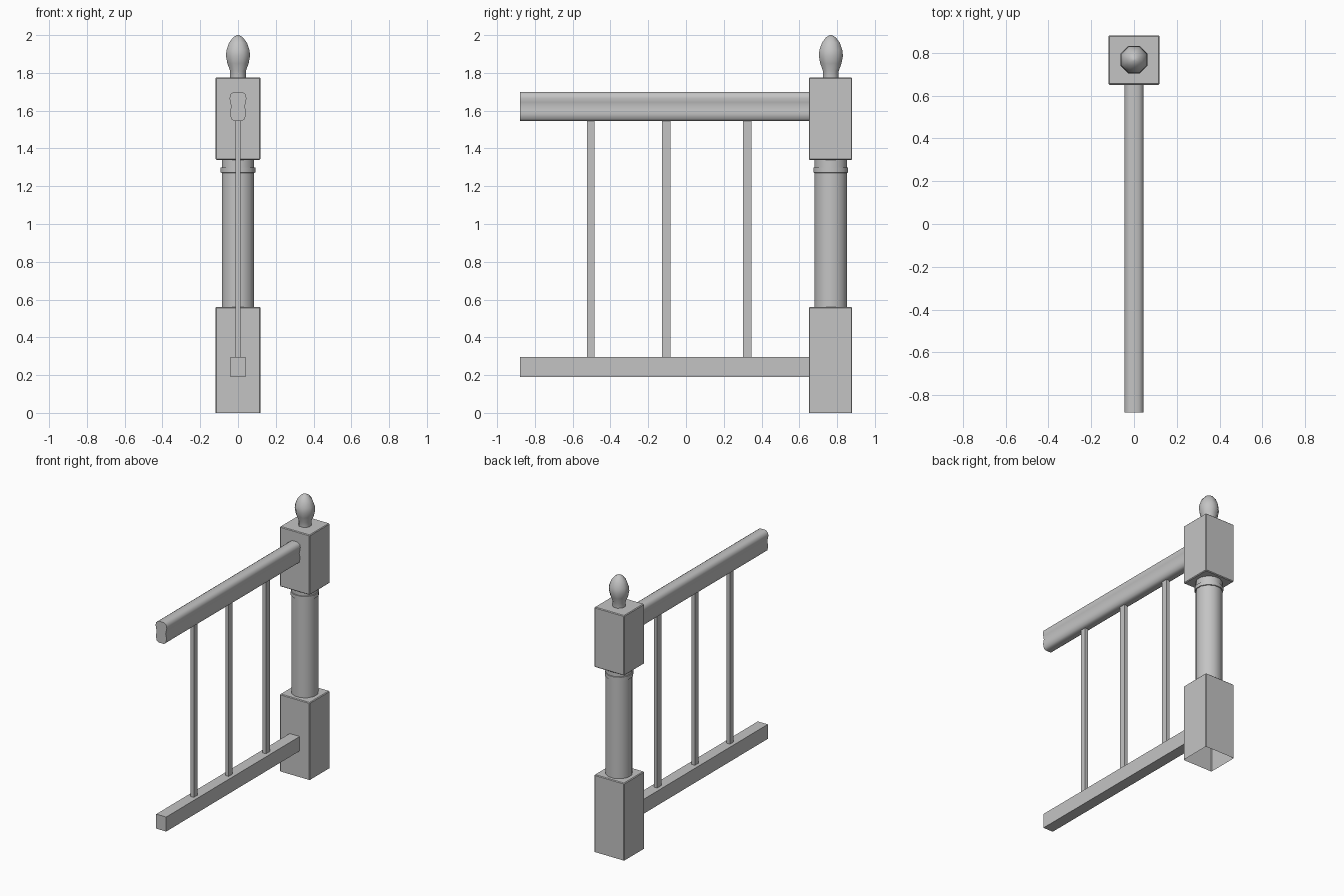
import bpy, bmesh, math

if "Cube" in bpy.data.objects:
    bpy.data.objects.remove(bpy.data.objects["Cube"])

mat = bpy.data.materials.new("plain_grey")
mat.diffuse_color = (0.55, 0.55, 0.55, 1)
mat.use_nodes = True
mat.node_tree.nodes["Principled BSDF"].inputs["Base Color"].default_value = mat.diffuse_color
PY = 0.767  # post centre in y


def finish(name, bm, smooth=None):
    bmesh.ops.recalc_face_normals(bm, faces=bm.faces)
    me = bpy.data.meshes.new(name)
    bm.to_mesh(me)
    bm.free()
    me.materials.append(mat)
    ob = bpy.data.objects.new(name, me)
    bpy.context.collection.objects.link(ob)
    if smooth:
        bpy.ops.object.select_all(action='DESELECT')
        ob.select_set(True)
        bpy.context.view_layer.objects.active = ob
        bpy.ops.object.shade_smooth_by_angle(angle=math.radians(smooth))
    return ob


def box(name, x, y, z, bevel=0, open_bottom=False):
    bm = bmesh.new()
    bmesh.ops.create_cube(bm, size=1)
    for v in bm.verts:
        v.co = [a + (c + 0.5) * (b - a) for c, (a, b) in zip(v.co, (x, y, z))]
    if open_bottom:
        bm.faces.ensure_lookup_table()
        low = [f for f in bm.faces if all(v.co.z < z[0] + 1e-4 for v in f.verts)]
        bmesh.ops.delete(bm, geom=low, context='FACES')
    if bevel:
        edges = [e for e in bm.edges if len(e.link_faces) == 2]
        bmesh.ops.bevel(bm, geom=edges, offset=bevel, segments=1, affect='EDGES')
    return finish(name, bm)


def lathe(name, profile, sides, smooth=40, cap=True):
    # rings of (radius, height) around the post axis
    bm = bmesh.new()
    rings = []
    for r, z in profile:
        rings.append([bm.verts.new((r * math.cos(t), PY + r * math.sin(t), z))
                      for t in [(i + 0.5) * math.tau / sides for i in range(sides)]])
    for a, b in zip(rings, rings[1:]):
        for i in range(sides):
            j = (i + 1) % sides
            bm.faces.new((a[i], a[j], b[j], b[i]))
    if cap:
        bm.faces.new(rings[0])
        bm.faces.new(rings[-1])
    return finish(name, bm, smooth)


# newel post: hollow base block, shaft, collar, top block, finial
box("post_base", (-0.12, 0.12), (0.65, 0.88), (0, 0.56), 0.005, True)
box("post_top_block", (-0.12, 0.12), (0.65, 0.88), (1.34, 1.775), 0.005)
lathe("post_shaft", [(0.089, 0.55), (0.089, 1.35)], 12)
lathe("post_collar", [(0.085, 1.27), (0.095, 1.272), (0.095, 1.298), (0.085, 1.30)], 12)
lathe("finial", [(0.045, 1.77), (0.045, 1.81), (0.061, 1.85), (0.069, 1.89),
                 (0.066, 1.92), (0.051, 1.96), (0.028, 1.988), (0.006, 2.0)], 8, 50)

# handrail: mirrored moulded profile swept along y
half = [(0.022, 1.545), (0.036, 1.556), (0.042, 1.58), (0.041, 1.60), (0.036, 1.622),
        (0.041, 1.645), (0.045, 1.665), (0.040, 1.687), (0.022, 1.70)]
outline = half + [(-x, z) for x, z in reversed(half)]
bm = bmesh.new()
face = bm.faces.new([bm.verts.new((x, -0.88, z)) for x, z in outline])
geo = bmesh.ops.extrude_face_region(bm, geom=[face], use_keep_orig=True)["geom"]
bmesh.ops.translate(bm, vec=(0, 1.535, 0),
                    verts=[g for g in geo if isinstance(g, bmesh.types.BMVert)])
finish("handrail", bm, 45)

# bottom rail and balusters
box("bottom_rail", (-0.04, 0.04), (-0.88, 0.655), (0.19, 0.295))
for i, (y, w) in enumerate([(-0.505, 0.02), (-0.105, 0.022), (0.325, 0.023)]):
    box(f"baluster_{i + 1}", (-0.013, 0.013), (y - w, y + w), (0.29, 1.55))
